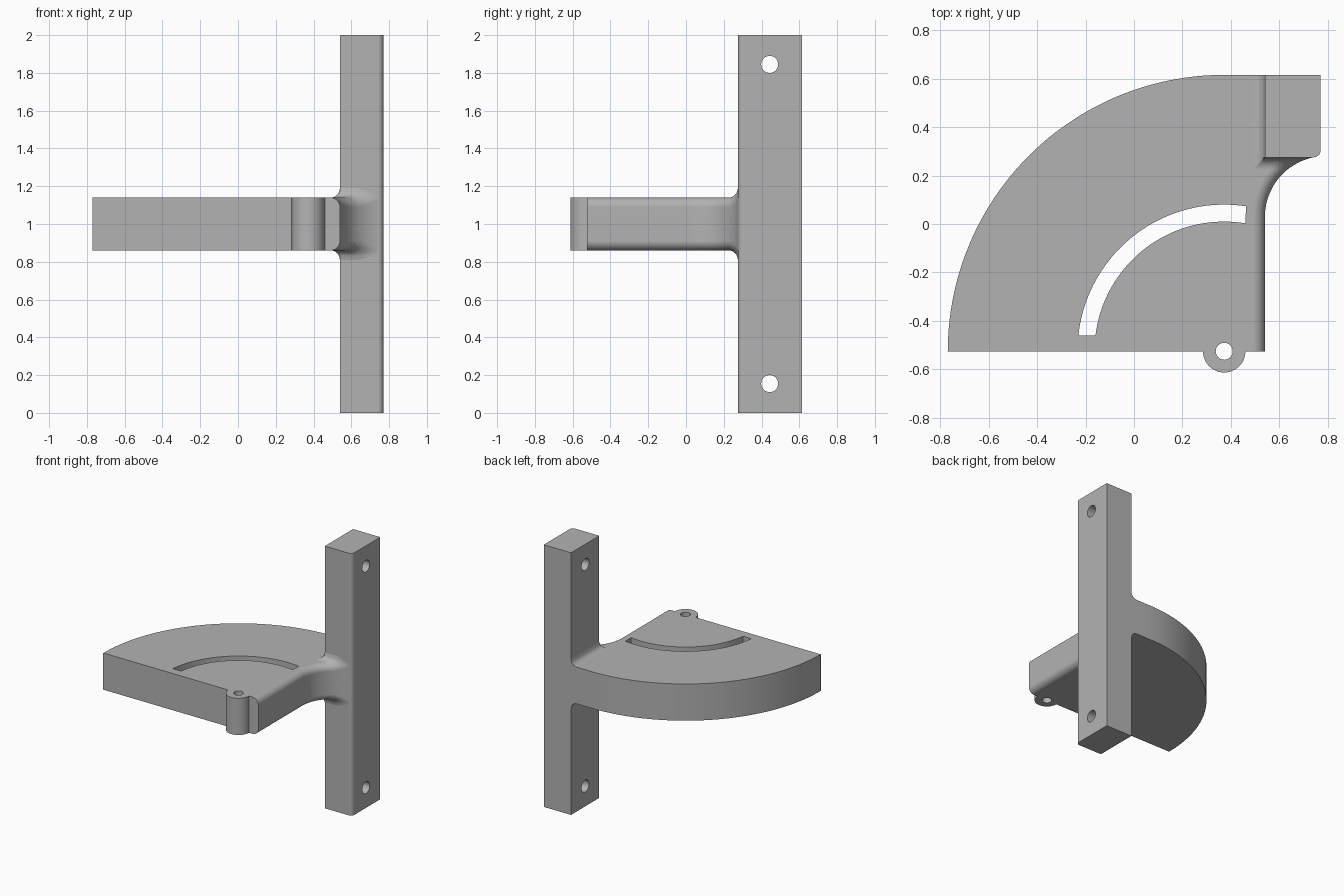
import bpy, bmesh, math
from mathutils import Matrix

if "Cube" in bpy.data.objects:
    bpy.data.objects.remove(bpy.data.objects["Cube"], do_unlink=True)

grey = bpy.data.materials.new("plain_grey")
grey.use_nodes = True
grey.diffuse_color = (0.45, 0.45, 0.45, 1)
grey.node_tree.nodes["Principled BSDF"].inputs["Base Color"].default_value = grey.diffuse_color

PIVOT = (0.372, -0.525)
LOW, HIGH, MID = 0.86, 1.14, 1.0
WEB, WEB_R = (0.79, 0.03), 0.25     # concave arc joining plate and post
POST_X, POST_Y, BACK = 0.54, 0.275, 0.615
R = 0.05                            # fillet radius


def arc(centre, radius, start, end, steps):
    angles = [math.radians(start + (end - start) * i / steps) for i in range(steps + 1)]
    return [(centre[0] + radius * math.cos(a), centre[1] + radius * math.sin(a)) for a in angles]


def make(name, bm):
    bmesh.ops.recalc_face_normals(bm, faces=bm.faces)
    mesh = bpy.data.meshes.new(name)
    bm.to_mesh(mesh)
    bm.free()
    obj = bpy.data.objects.new(name, mesh)
    bpy.context.collection.objects.link(obj)
    mesh.materials.append(grey)
    return obj


def prism(points, z0, z1):
    bm = bmesh.new()
    face = bm.faces.new([bm.verts.new((x, y, z0)) for x, y in points])
    top = bmesh.ops.extrude_face_region(bm, geom=[face])["geom"]
    bmesh.ops.translate(bm, vec=(0, 0, z1 - z0),
                        verts=[v for v in top if isinstance(v, bmesh.types.BMVert)])
    return bm


def activate(obj):
    bpy.ops.object.select_all(action='DESELECT')
    obj.select_set(True)
    bpy.context.view_layer.objects.active = obj


def cut(obj, cutter):
    activate(obj)
    mod = obj.modifiers.new("cut", 'BOOLEAN')
    mod.operation, mod.solver, mod.object = 'DIFFERENCE', 'EXACT', cutter
    bpy.ops.object.modifier_apply(modifier=mod.name)
    bpy.data.objects.remove(cutter, do_unlink=True)


def smooth(obj):
    activate(obj)
    bpy.ops.object.shade_smooth_by_angle(angle=math.radians(30))
    obj.modifiers.new("even_shading", 'WEIGHTED_NORMAL').keep_sharp = True


# Quarter-round plate with the pivot boss in its outline
outline = [(-0.77, PIVOT[1])]
outline += arc(PIVOT, 0.0875, 180, 360, 24)
outline += [(POST_X, PIVOT[1])]
outline += arc(WEB, WEB_R, 180, 101.5, 20)
outline += [(0.74, 0.5), (0.55, BACK)]
outline += arc(PIVOT, 1.14, 90, 179.9, 64)
bm = prism(outline, LOW, HIGH)

# Rounded upper and lower edges along the plate's side and the concave arc
side = [e for e in bm.edges
        if abs(e.verts[0].co.z - e.verts[1].co.z) < 0.01
        and all(v.co.x > POST_X - 0.001 and v.co.y < POST_Y + 0.005 for v in e.verts)]
bmesh.ops.bevel(bm, geom=side, offset=R, segments=8, profile=0.5, affect='EDGES')
plate = make("plate", bm)

# Curved slot and pivot hole
slot = arc(PIVOT, 0.605, 81.5, 173.8, 40) + arc(PIVOT, 0.535, 173, 80.5, 40)
cut(plate, make("slot_cutter", prism(slot, LOW - 0.1, HIGH + 0.1)))
hole = arc(PIVOT, 0.035, 0, 345, 23)
cut(plate, make("pivot_cutter", prism(hole, LOW - 0.1, HIGH + 0.1)))
smooth(plate)

# Upright post with one rounded corner and two screw holes
section = [(POST_X, BACK), (POST_X, POST_Y)]
section += arc((0.74, POST_Y + 0.03), 0.03, -90, 0, 8) + [(0.77, BACK)]
post = make("post", prism(section, 0, 2))
for z in (0.155, 1.845):
    bm = prism(arc((0, 0), 0.045, 0, 348.75, 31), -0.3, 0.3)
    bmesh.ops.transform(bm, verts=bm.verts, matrix=Matrix.Translation((0.655, 0.443, z))
                        @ Matrix.Rotation(math.pi / 2, 4, 'Y'))
    cut(post, make("screw_cutter", bm))
smooth(post)


# Concave fillets blending the plate into the post
def quarter(t):
    t = min(max(t, 0), R)
    return R - math.sqrt(R * R - (R - t) ** 2)


def fillet_height(x, y):
    inset = math.hypot(x - WEB[0], y - WEB[1]) - WEB_R if y < POST_Y + 0.1 else R
    return HIGH - quarter(inset) + quarter(max(POST_X - x, POST_Y - y))


def fillet(name, sign):
    n = 10
    xs = [POST_X - R + R * i / n for i in range(n)]
    xs += [POST_X + 0.2 * i / 20 for i in range(21)]
    bm = bmesh.new()
    rows = []
    for x in xs:
        low = POST_Y - R
        if x > POST_X:
            low = max(low, WEB[1] + math.sqrt(WEB_R ** 2 - (x - WEB[0]) ** 2))
        low = min(low, POST_Y)
        ys = [low + (POST_Y - low) * j / n for j in range(n + 1)]
        ys += [POST_Y + 0.01, BACK if x <= POST_X else POST_Y + 0.02]
        rows.append([bm.verts.new((x, y, MID + sign * (fillet_height(x, y) - MID))) for y in ys])
    for a, b in zip(rows, rows[1:]):
        for j in range(len(a) - 1):
            bm.faces.new((a[j], b[j], b[j + 1], a[j + 1]))
    rim = [e for e in bm.edges if e.is_boundary]
    skirt = bmesh.ops.extrude_edge_only(bm, edges=rim)["geom"]
    for v in skirt:
        if isinstance(v, bmesh.types.BMVert):
            v.co.z = MID
    bmesh.ops.holes_fill(bm, edges=[e for e in bm.edges if e.is_boundary], sides=0)
    smooth(make(name, bm))


fillet("upper_fillet", 1)
fillet("lower_fillet", -1)
